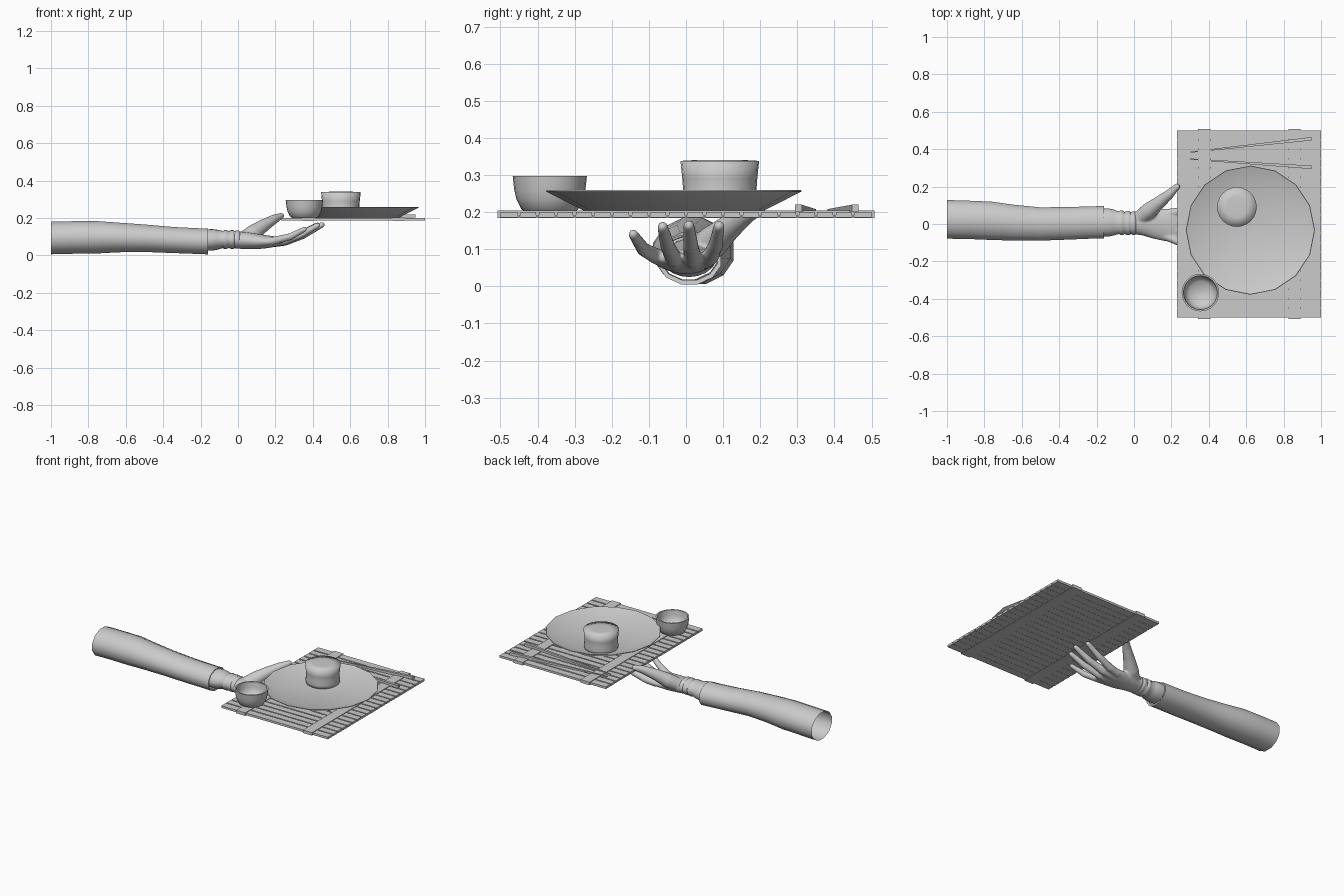
import bpy, bmesh, math
from mathutils import Vector, Matrix


def finish(name, bm, smooth=None):
    bmesh.ops.recalc_face_normals(bm, faces=bm.faces)
    me = bpy.data.meshes.new(name)
    bm.to_mesh(me)
    bm.free()
    ob = bpy.data.objects.new(name, me)
    bpy.context.collection.objects.link(ob)
    if smooth:
        bpy.ops.object.select_all(action='DESELECT')
        ob.select_set(True)
        bpy.context.view_layer.objects.active = ob
        bpy.ops.object.shade_smooth_by_angle(angle=math.radians(smooth))
    return ob


def skin_rings(bm, rings, caps):
    vs = [[bm.verts.new(p) for p in r] for r in rings]
    n = len(vs[0])
    for a, b in zip(vs, vs[1:]):
        for i in range(n):
            j = (i + 1) % n
            bm.faces.new((a[i], a[j], b[j], b[i]))
    if caps:
        bm.faces.new(vs[0])
        bm.faces.new(vs[-1])


def loft_x(bm, sections, n, caps=True, turn=0.0):
    # sections: x, centre y, centre z, half width, half height
    skin_rings(bm, [[(x, cy + ry * math.cos(turn + i * math.tau / n),
                      cz + rz * math.sin(turn + i * math.tau / n)) for i in range(n)]
                    for x, cy, cz, ry, rz in sections], caps)


def limb(bm, pts, n=14):
    # tapered digit along points (x, y, z, r) with a rounded tip
    ps = [Vector(p[:3]) for p in pts]
    rings = []
    for k, p in enumerate(ps):
        t = (ps[min(k + 1, len(ps) - 1)] - ps[max(k - 1, 0)]).normalized()
        u = t.cross(Vector((0, 0, 1))).normalized()
        v = t.cross(u)
        rings.append([p + pts[k][3] * (u * math.cos(i * math.tau / n) + v * math.sin(i * math.tau / n))
                      for i in range(n)])
    skin_rings(bm, rings, True)
    bmesh.ops.create_uvsphere(bm, u_segments=n, v_segments=8, radius=pts[-1][3],
                              matrix=Matrix.Translation(ps[-1]))


def revolve(name, cx, cy, profile, n, smooth, caps=True):
    bm = bmesh.new()
    skin_rings(bm, [[(cx + r * math.cos(i * math.tau / n), cy + r * math.sin(i * math.tau / n), z)
                     for i in range(n)] for r, z in profile], caps)
    return finish(name, bm, smooth)


def box(bm, x0, x1, y0, y1, z0, z1):
    m = Matrix.Translation(((x0 + x1) / 2, (y0 + y1) / 2, (z0 + z1) / 2)) @ \
        Matrix.Diagonal((x1 - x0, y1 - y0, z1 - z0, 1))
    bmesh.ops.create_cube(bm, size=1, matrix=m)


# sleeve: open tube with a turned-in cuff
bm = bmesh.new()
loft_x(bm, [(-1.0, .025, .093, .107, .09), (-.88, .022, .096, .106, .09), (-.76, .017, .097, .106, .09),
            (-.64, .007, .096, .099, .082), (-.5, .0, .092, .092, .076), (-.34, .004, .082, .09, .072),
            (-.2, .009, .076, .089, .071), (-.16, .009, .075, .089, .072), (-.162, .009, .077, .078, .062),
            (-.22, .009, .077, .076, .06)], 12, caps=False, turn=math.pi / 12)
finish("sleeve", bm, 50)

# wrist with raised bands
bm = bmesh.new()
loft_x(bm, [(-.21, .008, .08, .07, .055), (-.14, .008, .083, .076, .058), (-.11, .008, .084, .07, .053),
            (-.08, .007, .085, .06, .046), (-.072, .006, .085, .066, .051), (-.06, .006, .085, .066, .051),
            (-.052, .005, .085, .059, .045), (-.036, .005, .085, .064, .05), (-.024, .005, .085, .064, .05),
            (-.018, .005, .085, .058, .045), (-.006, .005, .085, .063, .049), (.003, .005, .085, .063, .049),
            (.012, .005, .083, .058, .044)], 20)
finish("wrist", bm, 60)

# hand: palm, fingers and thumb fused into one skin
bm = bmesh.new()
loft_x(bm, [(-.02, .005, .083, .058, .046), (.04, .006, .08, .066, .046), (.1, .0, .075, .078, .042),
            (.16, -.004, .073, .087, .034), (.21, -.005, .075, .088, .025), (.235, -.003, .077, .078, .018)], 24)
fingers = [
    [(.17, .055, .07, .024), (.24, .066, .08, .023), (.33, .08, .112, .02), (.425, .089, .162, .015)],
    [(.17, .02, .065, .024), (.25, .018, .075, .024), (.35, .013, .11, .021), (.45, .008, .164, .015)],
    [(.17, -.025, .066, .024), (.24, -.034, .076, .023), (.335, -.05, .11, .02), (.425, -.063, .16, .015)],
    [(.13, -.05, .07, .024), (.2, -.078, .08, .022), (.28, -.115, .1, .019), (.355, -.142, .14, .014)],
    [(.03, .03, .088, .04), (.08, .07, .118, .045), (.135, .115, .158, .035), (.19, .16, .192, .026),
     (.23, .2, .211, .017)]]
for f in fingers:
    limb(bm, f)
hand = finish("hand", bm)
rm = hand.modifiers.new("fuse", 'REMESH')
rm.mode = 'VOXEL'
rm.voxel_size = .006
rm.use_smooth_shade = True
sm = hand.modifiers.new("soften", 'SMOOTH')
sm.iterations = 4

# tray: backing, slats along x, two cross bands
bm = bmesh.new()
box(bm, .232, .998, -.495, .495, .187, .192)
finish("tray_backing", bm)
bm = bmesh.new()
for i in range(20):
    y = -.5 + .05 * i
    box(bm, .23, 1.0, y + (.004 if i else 0), y + (.046 if i < 19 else .05), .186, .2)
finish("tray_slats", bm)
bm = bmesh.new()
for x in (.342, .825):
    box(bm, x, x + .066, -.508, .508, .184, .204)
finish("tray_bands", bm)

# plate: sixteen-sided shallow dish
revolve("plate", .622, -.033, [(.001, .2), (.235, .2), (.345, .256), (.343, .259), (.235, .221), (.001, .214)],
        16, 40)

# cake on the plate: waisted drum, shading rolled over the rim
revolve("cake", .55, .091, [(.001, .212), (.1, .214), (.103, .235), (.099, .262), (.101, .29), (.106, .338),
                            (.055, .341), (.001, .341)], 24, 100)

# small bowl: thick-walled
revolve("bowl", .355, -.367, [(.001, .201), (.066, .201), (.076, .207), (.09, .235), (.096, .26), (.1, .297),
                              (.091, .297), (.087, .262), (.08, .238), (.06, .218), (.001, .212)], 24, 45)

# chopsticks: square tapered rods
for k, (p, q) in enumerate([((.3, .384), (.95, .456)), ((.3, .347), (.95, .303))]):
    bm = bmesh.new()
    rings = []
    for (x, y), h in ((p, .003), (q, .009)):
        rings.append([(x, y + a * h, .202 + h + b * h) for a, b in ((-1, -1), (1, -1), (1, 1), (-1, 1))])
    skin_rings(bm, rings, True)
    finish("chopstick_%d" % (k + 1), bm)
